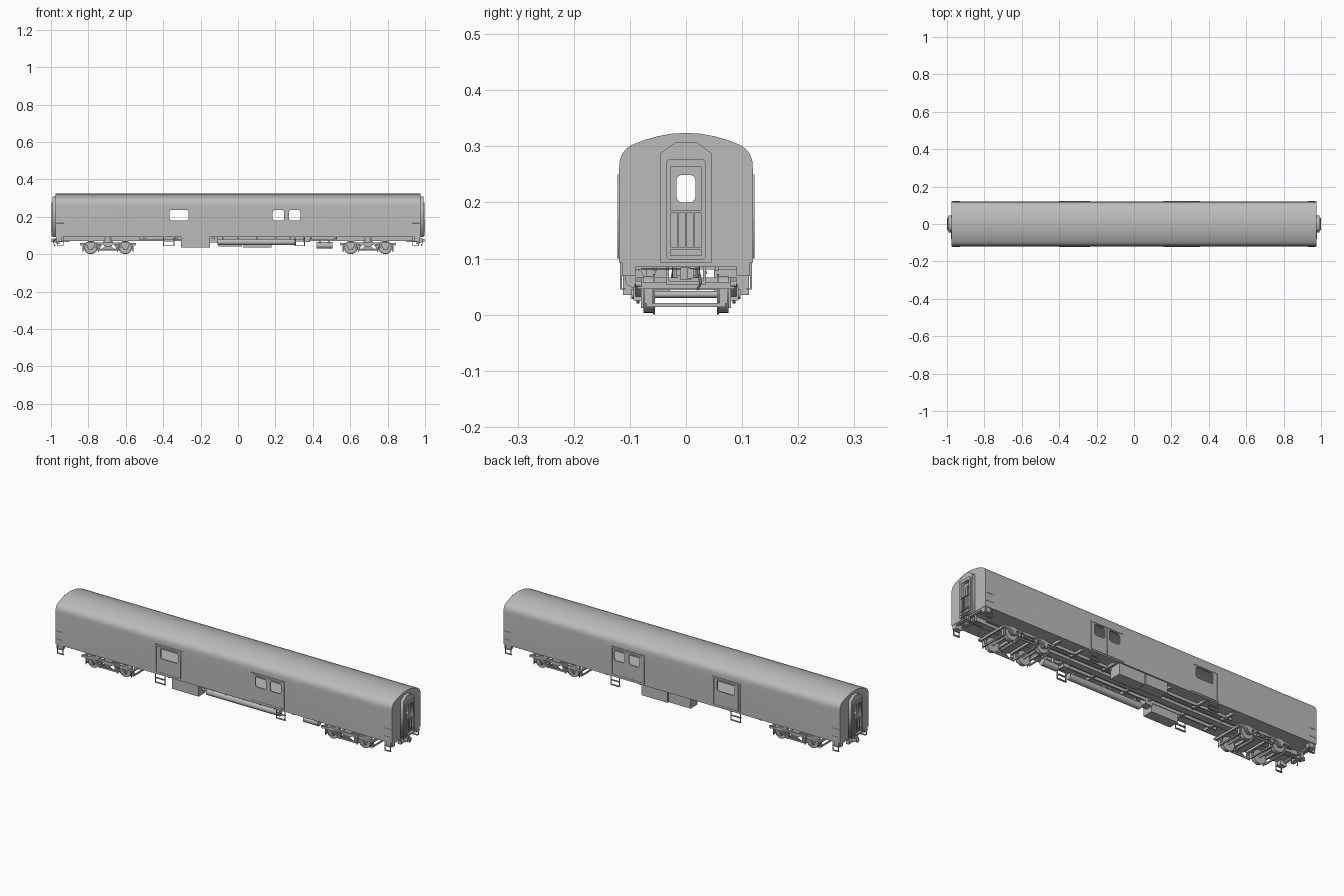
import bpy, bmesh, math
from mathutils import Matrix, Vector

if "Cube" in bpy.data.objects:
    bpy.data.objects.remove(bpy.data.objects["Cube"])

grey = bpy.data.materials.new("plain_grey")
grey.diffuse_color = (0.5, 0.5, 0.5, 1)
grey.use_nodes = True
grey.node_tree.nodes["Principled BSDF"].inputs["Base Color"].default_value = grey.diffuse_color
AX = {'X': Matrix(((0, 0, 1, 0), (1, 0, 0, 0), (0, 1, 0, 0), (0, 0, 0, 1))),
      'Y': Matrix(((1, 0, 0, 0), (0, 0, -1, 0), (0, 1, 0, 0), (0, 0, 0, 1)))}


def activate(ob):
    bpy.ops.object.select_all(action='DESELECT')
    ob.select_set(True)
    bpy.context.view_layer.objects.active = ob


def finish(name, bm, smooth=False):
    bmesh.ops.recalc_face_normals(bm, faces=bm.faces[:])
    me = bpy.data.meshes.new(name)
    bm.to_mesh(me)
    bm.free()
    ob = bpy.data.objects.new(name, me)
    bpy.context.collection.objects.link(ob)
    me.materials.append(grey)
    if smooth:
        activate(ob)
        bpy.ops.object.shade_smooth_by_angle(angle=math.radians(35))
    return ob


def box(name, x0, x1, y0, y1, z0, z1):
    bm = bmesh.new()
    m = Matrix.Translation(((x0 + x1) / 2, (y0 + y1) / 2, (z0 + z1) / 2)) @ \
        Matrix.Diagonal((abs(x1 - x0), abs(y1 - y0), abs(z1 - z0), 1))
    bmesh.ops.create_cube(bm, size=1, matrix=m)
    return finish(name, bm)


def rod(name, a, b, r, n=8, r2=None):
    a, b = Vector(a), Vector(b)
    d = b - a
    bm = bmesh.new()
    m = Matrix.Translation((a + b) / 2) @ d.to_track_quat('Z', 'Y').to_matrix().to_4x4()
    bmesh.ops.create_cone(bm, cap_ends=True, segments=n, radius1=r,
                          radius2=r if r2 is None else r2, depth=d.length, matrix=m)
    return finish(name, bm, True)


def prism(name, pts, axis, w0, w1):
    bm = bmesh.new()
    f = bm.faces.new([bm.verts.new(AX[axis] @ Vector((u, v, 0))) for u, v in pts])
    ext = bmesh.ops.extrude_face_region(bm, geom=[f])['geom']
    a = Vector((1, 0, 0)) if axis == 'X' else Vector((0, 1, 0))
    bmesh.ops.translate(bm, verts=[v for v in ext if isinstance(v, bmesh.types.BMVert)], vec=a * (w1 - w0))
    bmesh.ops.translate(bm, verts=bm.verts[:], vec=a * w0)
    return finish(name, bm)


def rrect(u0, u1, v0, v1, r, n=4):
    out = []
    for cx, cy, s in ((u1 - r, v1 - r, 0), (u0 + r, v1 - r, 1), (u0 + r, v0 + r, 2), (u1 - r, v0 + r, 3)):
        for i in range(n + 1):
            t = math.pi / 2 * (s + i / n)
            out.append((cx + r * math.cos(t), cy + r * math.sin(t)))
    return out


def rect(u0, u1, v0, v1):
    return [(u0, v0), (u1, v0), (u1, v1), (u0, v1)]


def plate(name, loops, axis, w0, w1):
    """Flat plate with holes: first loop is the outline, the rest are openings."""
    cu = bpy.data.curves.new(name, 'CURVE')
    cu.dimensions, cu.fill_mode, cu.extrude = '2D', 'BOTH', abs(w1 - w0) / 2
    for pts in loops:
        sp = cu.splines.new('POLY')
        sp.points.add(len(pts) - 1)
        for p, (u, v) in zip(sp.points, pts):
            p.co = (u, v, 0, 1)
        sp.use_cyclic_u = True
    ob = bpy.data.objects.new(name, cu)
    bpy.context.collection.objects.link(ob)
    activate(ob)
    bpy.ops.object.convert(target='MESH')
    ob = bpy.context.view_layer.objects.active
    mid = (w0 + w1) / 2
    ob.data.transform(Matrix.Translation((mid, 0, 0) if axis == 'X' else (0, mid, 0)) @ AX[axis])
    ob.data.materials.clear()
    ob.data.materials.append(grey)
    return ob


# Hollow car body with arched roof
half = [(0.119, 0.093), (0.119, 0.262), (0.118, 0.275), (0.114, 0.286), (0.107, 0.295), (0.097, 0.302),
        (0.075, 0.311), (0.05, 0.318), (0.025, 0.3225), (0, 0.324)]
outline = half + [(-y, z) for y, z in reversed(half[:-1])]
body = prism("car_body", outline, 'X', -0.976, 0.976)
side_windows = [rrect(-0.365, -0.265, 0.18, 0.236, 0.009), rrect(0.185, 0.247, 0.18, 0.236, 0.012),
                rrect(0.272, 0.334, 0.18, 0.236, 0.012)]
end_window = rrect(-0.017, 0.017, 0.2, 0.249, 0.01)
cutters = [prism("inside_cutter", [(y * 0.96, 0.2 + (z - 0.2) * 0.955) for y, z in outline], 'X', -0.968, 0.968),
           prism("end_window_cutter", end_window, 'X', -1.1, 1.1)]
cutters += [prism("window_cutter", w, 'Y', -0.2, 0.2) for w in side_windows]
for c in cutters:
    md = body.modifiers.new("cut", 'BOOLEAN')
    md.operation, md.solver, md.object = 'DIFFERENCE', 'EXACT', c
    activate(body)
    bpy.ops.object.modifier_apply(modifier=md.name)
    bpy.data.objects.remove(c)
activate(body)
bpy.ops.object.shade_smooth_by_angle(angle=math.radians(30))


def ladder(x0, x1, s, z0):
    for x in (x0, x1):
        box("step_rail", x - 0.002, x + 0.002, s * 0.114, s * 0.118, z0, 0.094)
    for z in (z0 + 0.001, z0 + 0.025):
        box("step_tread", x0, x1, s * 0.108, s * 0.118, z - 0.0015, z + 0.0015)


# Side doors, steps and grab irons on both sides
for s in (-1, 1):
    a, b = s * 0.1185, s * 0.1205
    plate("single_door_frame", [rect(-0.4, -0.235, 0.1, 0.25), rect(-0.39, -0.245, 0.106, 0.242)], 'Y', a, s * 0.122)
    plate("single_door", [rect(-0.387, -0.248, 0.106, 0.24), side_windows[0]], 'Y', a, b)
    plate("double_door_frame", [rect(0.157, 0.352, 0.1, 0.25), rect(0.166, 0.343, 0.106, 0.242)], 'Y', a, s * 0.122)
    plate("left_door_leaf", [rect(0.169, 0.258, 0.106, 0.24), side_windows[1]], 'Y', a, b)
    plate("right_door_leaf", [rect(0.261, 0.34, 0.106, 0.24), side_windows[2]], 'Y', a, b)
    ladder(-0.398, -0.342, s, 0.045)
    ladder(0.305, 0.355, s, 0.045)
    for e in (-1, 1):
        ladder(e * 0.95 - 0.016, e * 0.95 + 0.016, s, 0.045)
        for z in (0.123, 0.165):
            rod("grab_iron", (e * 0.93, s * 0.1215, z), (e * 0.97, s * 0.1215, z), 0.001, 6)

# End fittings: diaphragm, door, gate, coupler, hose
for e in (-1, 1):
    plate("diaphragm", [[(-0.045, 0.093), (0.045, 0.093), (0.045, 0.288), (0.018, 0.308), (-0.018, 0.308),
                         (-0.045, 0.288)], rrect(-0.036, 0.036, 0.1, 0.275, 0.008)], 'X', e * 0.974, e * 0.992)
    plate("diaphragm_face", [rrect(-0.036, 0.036, 0.098, 0.277, 0.009), rect(-0.028, 0.028, 0.105, 0.263)],
          'X', e * 0.975, e * 0.998)
    plate("end_door", [rect(-0.028, 0.028, 0.105, 0.263), end_window], 'X', e * 0.975, e * 0.979)
    for z in (0.118, 0.184):
        box("gate_rail", e * 0.994, e, -0.033, 0.033, z - 0.002, z + 0.002)
    for i in range(5):
        y = -0.028 + 0.014 * i
        box("gate_bar", e * 0.995, e * 0.999, y - 0.0014, y + 0.0014, 0.118, 0.184)
    box("coupler_shank", e * 0.9, e * 0.975, -0.007, 0.007, 0.066, 0.08)
    box("coupler_head", e * 0.97, e * 0.99, -0.01, 0.008, 0.062, 0.084)
    box("coupler_knuckle", e * 0.985, e * 0.998, 0.002, 0.013, 0.064, 0.082)
    box("coupler_guide", e * 0.955, e * 0.97, -0.036, 0.036, 0.054, 0.06)
    for s in (-1, 1):
        box("guide_hanger", e * 0.955, e * 0.97, s * 0.03, s * 0.036, 0.054, 0.094)
        box("end_step_box", e * 0.94, e * 0.974, s * 0.09, s * 0.114, 0.069, 0.094)
    box("end_sill", e * 0.96, e * 0.974, -0.09, 0.09, 0.085, 0.094)
    rod("lift_lever", (e * 0.978, -0.08, 0.082), (e * 0.978, 0.02, 0.082), 0.0012, 6)
    hose = [(0.975, 0.022 * e, 0.08), (0.985, 0.024 * e, 0.07), (0.985, 0.026 * e, 0.055), (0.978, 0.02 * e, 0.045)]
    for p, q in zip(hose, hose[1:]):
        rod("air_hose", (e * p[0], p[1], p[2]), (e * q[0], q[1], q[2]), 0.0025, 6)

# Underframe and equipment
box("centre_sill", -0.95, 0.95, -0.018, 0.018, 0.07, 0.095)
for s in (-1, 1):
    box("floor_stringer", -0.53, 0.53, s * 0.052, s * 0.058, 0.078, 0.095)
for x in (-0.5, -0.33, -0.13, 0.0, 0.2, 0.39, 0.52):
    box("cross_bearer", x - 0.006, x + 0.006, -0.1, 0.1, 0.08, 0.095)
box("front_equipment_box", -0.305, -0.15, -0.112, -0.055, 0.035, 0.095)
box("front_small_box", -0.15, -0.11, -0.09, -0.05, 0.062, 0.095)
box("back_box_large", 0.03, 0.18, 0.05, 0.112, 0.035, 0.095)
box("back_box_small", -0.105, 0.022, 0.055, 0.112, 0.04, 0.095)
rod("long_air_tank", (-0.11, -0.092, 0.065), (0.31, -0.092, 0.065), 0.017, 20)
for x in (-0.08, 0.1, 0.28):
    box("tank_hanger", x - 0.004, x + 0.004, -0.1, -0.084, 0.065, 0.095)
box("brake_valve_box", 0.35, 0.385, -0.07, -0.035, 0.065, 0.095)
rod("brake_cylinder", (0.42, -0.045, 0.047), (0.505, -0.045, 0.047), 0.017, 16)
for x in (0.44, 0.485):
    box("cylinder_hanger", x - 0.004, x + 0.004, -0.055, -0.035, 0.05, 0.095)
rod("brake_pipe", (-0.9, 0.035, 0.075), (0.9, 0.035, 0.075), 0.003)

# Two four-wheel bogies
for c in (-0.695, 0.695):
    box("bogie_bolster", c - 0.022, c + 0.022, -0.088, 0.088, 0.045, 0.066)
    rod("bogie_pivot", (c, 0, 0.062), (c, 0, 0.093), 0.025, 20)
    for k in (-1, 1):
        ax = c + k * 0.092
        rod("axle", (ax, -0.088, 0.036), (ax, 0.088, 0.036), 0.006, 12)
        box("bogie_transom", c + k * 0.034, c + k * 0.044, -0.082, 0.082, 0.044, 0.058)
        box("bogie_end_beam", c + k * 0.138, c + k * 0.147, -0.086, 0.086, 0.046, 0.058)
        for b in (ax - 0.042, ax + 0.042):
            box("brake_beam", b - 0.003, b + 0.003, -0.07, 0.07, 0.014, 0.021)
        for s in (-1, 1):
            rod("wheel", (ax, s * 0.058, 0.036), (ax, s * 0.076, 0.036), 0.033, 28)
            rod("wheel_flange", (ax, s * 0.055, 0.036), (ax, s * 0.059, 0.036), 0.036, 28)
            box("journal_box", ax - 0.013, ax + 0.013, s * 0.079, s * 0.094, 0.025, 0.05)
            rod("journal_cap", (ax, s * 0.09, 0.037), (ax, s * 0.097, 0.037), 0.009, 12)
            for b in (ax - 0.04, ax + 0.04):
                box("brake_shoe", b - 0.004, b + 0.004, s * 0.06, s * 0.074, 0.02, 0.046)
                box("brake_hanger", b - 0.002, b + 0.002, s * 0.076, s * 0.08, 0.012, 0.055)
            for z in (0.03, 0.036, 0.042):
                rod("coil_spring", (c + k * 0.05, s * 0.085, z), (c + k * 0.05, s * 0.085, z + 0.004), 0.01, 12)
            rod("spring_post", (c + k * 0.05, s * 0.085, 0.026), (c + k * 0.05, s * 0.085, 0.055), 0.007, 10)
    for s in (-1, 1):
        # Side frame with dips between pedestals, equaliser bar beneath
        up = [(0, 0.05), (0.025, 0.05), (0.035, 0.054), (0.07, 0.054), (0.076, 0.032), (0.08, 0.032), (0.082, 0.05),
              (0.102, 0.05), (0.104, 0.032), (0.108, 0.032), (0.114, 0.05), (0.15, 0.05), (0.15, 0.059),
              (0.115, 0.06), (0.105, 0.066), (0.08, 0.066), (0.07, 0.062), (0, 0.062)]
        eq = [(0, 0.02), (0.055, 0.02), (0.078, 0.046), (0.1, 0.046), (0.1, 0.053), (0.076, 0.053), (0.052, 0.028),
              (0, 0.028)]
        for nm, h, w in (("bogie_side_frame", up, (0.079, 0.09)), ("equaliser_bar", eq, (0.083, 0.088))):
            pts = [(c + x, z) for x, z in h] + [(c - x, z) for x, z in reversed(h) if x]
            plate(nm, [pts], 'Y', s * w[0], s * w[1])
        for i in range(4):
            r = 0.034 - 0.007 * i
            box("leaf_spring", c - r, c + r, s * 0.088, s * 0.094, 0.03 + i * 0.004, 0.033 + i * 0.004)
